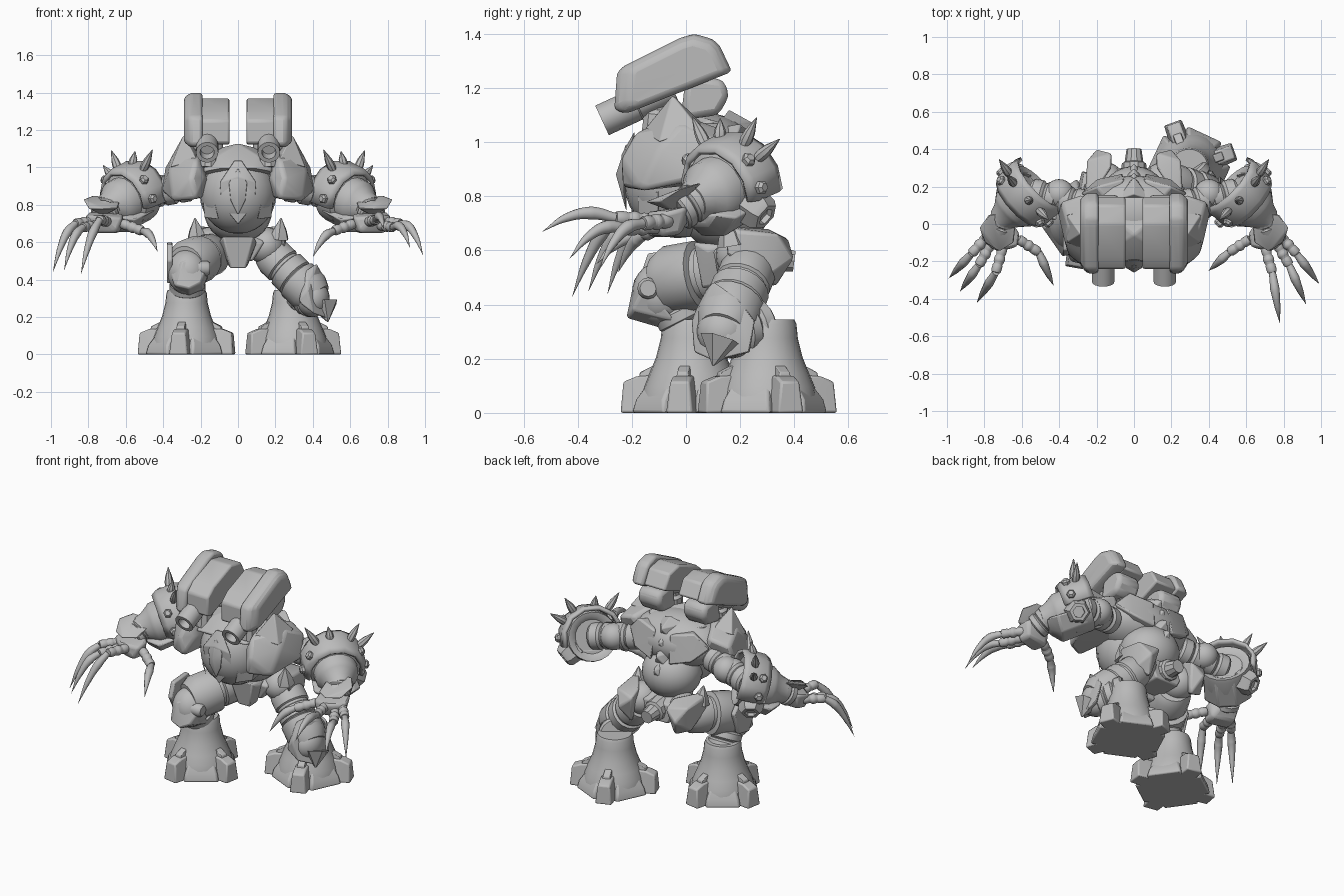
import bpy, bmesh, math
from mathutils import Vector, Matrix

if "Cube" in bpy.data.objects:
    bpy.data.objects.remove(bpy.data.objects["Cube"], do_unlink=True)

grey = bpy.data.materials.new("plain_grey")
grey.use_nodes = True
grey.diffuse_color = (0.5, 0.5, 0.5, 1)
grey.node_tree.nodes["Principled BSDF"].inputs["Base Color"].default_value = (0.5, 0.5, 0.5, 1)
made = []


def finish(name, bm, bevel=0):
    bmesh.ops.recalc_face_normals(bm, faces=bm.faces)
    me = bpy.data.meshes.new(name)
    bm.to_mesh(me)
    bm.free()
    me.materials.append(grey)
    ob = bpy.data.objects.new(name, me)
    bpy.context.collection.objects.link(ob)
    if bevel:
        mod = ob.modifiers.new("soft_edges", 'BEVEL')
        mod.width, mod.segments, mod.angle_limit = bevel, 2, 0.5
    made.append(ob)
    return ob


def mir(s, p):
    return Vector((p[0] * s, p[1], p[2]))


def blob(name, c, r):
    bm = bmesh.new()
    bmesh.ops.create_uvsphere(bm, u_segments=24, v_segments=14, radius=1,
                              matrix=Matrix.Translation(c) @ Matrix.Diagonal((*r, 1)))
    return finish(name, bm)


def hull(name, pts, bevel=0.01):
    bm = bmesh.new()
    for p in pts:
        bm.verts.new(p)
    out = bmesh.ops.convex_hull(bm, input=bm.verts)
    bmesh.ops.delete(bm, geom=list({v for v in out["geom_interior"] if isinstance(v, bmesh.types.BMVert)}),
                     context='VERTS')
    bmesh.ops.dissolve_limit(bm, angle_limit=0.03, verts=bm.verts, edges=bm.edges)
    return finish(name, bm, bevel)


def both(pts):
    return [mir(s, p) for p in pts for s in (1, -1)]


def lathe(name, a, b, prof, n=18):
    """Turned part from a to b; prof lists (fraction along, radius)."""
    a, b = Vector(a), Vector(b)
    rot = (b - a).to_track_quat('Z', 'Y')
    bm = bmesh.new()
    rings = []
    for t, r in prof:
        o = a.lerp(b, t)
        rings.append([bm.verts.new(o + rot @ Vector((r * math.cos(2 * math.pi * i / n),
                                                    r * math.sin(2 * math.pi * i / n), 0))) for i in range(n)])
    for q, w in zip(rings, rings[1:]):
        for i in range(n):
            bm.faces.new((q[i], q[(i + 1) % n], w[(i + 1) % n], w[i]))
    bm.faces.new(rings[0])
    bm.faces.new(rings[-1])
    return finish(name, bm)


def ribbed(name, a, b, r, ribs):
    prof = []
    for i in range(ribs):
        prof += [((i + k) / ribs, r * f) for k, f in ((0.02, .86), (.2, 1), (.8, 1), (.98, .86))]
    return lathe(name, a, b, prof)


def claw(name, a, b, lift, r):
    """Curved tapering talon."""
    a, b = Vector(a), Vector(b)
    cu = bpy.data.curves.new(name, 'CURVE')
    cu.dimensions, cu.bevel_depth, cu.bevel_resolution, cu.use_fill_caps = '3D', r, 3, True
    sp = cu.splines.new('BEZIER')
    sp.bezier_points.add(3)
    for i, p in enumerate(sp.bezier_points):
        t = i / 3
        p.co = a.lerp(b, t) + Vector((0, 0, lift * math.sin(math.pi * t)))
        p.radius = (0.75, 1, 0.65, 0.02)[i]
        p.handle_left_type = p.handle_right_type = 'AUTO'
    cu.materials.append(grey)
    ob = bpy.data.objects.new(name, cu)
    bpy.context.collection.objects.link(ob)


# Torso: egg chest, back shell, waist, pelvis
blob("chest", (0, -.03, .86), (.205, .2, .215))
blob("back_shell", (0, .06, .95), (.3, .2, .16))
blob("waist", (0, .14, .76), (.18, .17, .16))
hull("collar", both([(0, -.06, 1.13), (.1, -.12, 1.07), (.18, -.17, .98), (.08, -.2, 1.0),
                     (.2, .1, 1.08), (.1, .2, 1.05), (.2, -.05, .95)]))
hull("face_plate", both([(.1, -.215, .92), (.02, -.19, 1.04), (.09, -.2, .8), (0, -.19, .69), (0, -.24, .95)]), .006)
hull("inner_face_plate", both([(.05, -.23, .92), (0, -.22, 1.0), (.04, -.23, .82), (0, -.22, .74), (0, -.26, .88)]), .004)
for i in range(4):
    z, y = 1.06 - i * .08, .2 + .025 * i
    hull("spine_plate", both([(.09 - .01 * i, y - .07, z + .02), (0, y + .05, z + .01), (.05, y, z - .08), (0, y - .04, z + .06)]), .005)
hull("pelvis", both([(.14, .1, .6), (.14, .3, .62), (.08, .12, .5), (.08, .3, .5), (.1, .2, .66)]))
hull("groin_plate", both([(.08, .03, .63), (.1, .08, .6), (.04, .06, .46), (.05, .12, .47), (.09, .14, .62)]), .008)
lathe("tail_stub", (0, .25, .58), (0, .4, .56), [(0, .07), (.5, .065), (.55, .05), (1, .04)], 10)

# Shoulder cowls and twin launchers
for s in (1, -1):
    hull("chest_rib", [mir(s, p) for p in [(.12, -.18, .8), (.19, -.1, .82), (.18, -.1, .73), (.1, -.18, .72)]], .005)
    hull("back_plate", [mir(s, p) for p in [(.05, .24, 1.04), (.2, .2, 1.07), (.29, .16, .98), (.2, .24, .9), (.06, .27, .86),
                                            (.12, .1, 1.05), (.12, .12, .88)]])
    hull("shoulder_cowl", [mir(s, p) for p in [
        (.22, -.24, .83), (.25, -.245, .94), (.22, -.19, 1.04), (.35, -.17, .82), (.37, -.1, .98), (.35, -.02, 1.07),
        (.41, .08, .87), (.39, .12, 1.0), (.27, .16, 1.04), (.19, 0, 1.1), (.15, .1, .85), (.17, -.17, .95)]], .02)
    hull("cowl_horn", [mir(s, p) for p in [(.29, -.05, 1.175), (.22, -.16, 1.04), (.36, -.1, 1.0), (.36, .05, 1.05),
                                           (.24, .07, 1.06), (.2, -.02, 1.06)]], .005)
    outer = [(-.265, 1.12), (-.255, 1.25), (-.24, 1.275), (-.02, 1.385), (.03, 1.4), (.1, 1.38), (.125, 1.355), (.17, 1.26), (-.22, 1.105)]
    inner = [(-.24, 1.13), (-.24, 1.25), (-.18, 1.3), (0, 1.37), (.1, 1.35), (.15, 1.26), (-.2, 1.12)]
    hull("launcher_outer", [mir(s, (x, y * k, 1.25 + (z - 1.25) * k)) for y, z in outer
                            for x, k in ((.19, 1), (.255, 1), (.29, .8))], .015)
    hull("launcher_inner", [mir(s, (x, y, z)) for y, z in inner for x in (.045, .2)], .012)
    hull("launcher_base", [mir(s, (x, y, z)) for x in (.08, .24)
                           for y, z in ((-.02, 1.08), (0, 1.25), (.14, 1.23), (.16, 1.17), (.12, 1.1))], .025)
    lathe("barrel", mir(s, (.165, -.05, 1.2)), mir(s, (.165, -.31, 1.08)),
          [(0, .055), (.5, .055), (.52, .06), (1, .06), (1, .038), (.8, .036)], 16)
    lathe("launcher_mount", mir(s, (.16, -.12, 1.0)), mir(s, (.16, -.1, 1.17)), [(0, .05), (.6, .05), (.7, .035), (1, .035)], 10)

# Arms: joint, cuffed forearm, spiked guard, clawed hand
for s in (1, -1):
    c, d = Vector((.52, .2, .86)), Vector((.69, -.64, -.3)).normalized()
    side = Vector((.68, .73, 0)).normalized()
    up = side.cross(d).normalized()
    up = up if up.z > 0 else -up
    at = lambda t, r, deg: c + d * t + side * r * math.sin(math.radians(deg)) + up * r * math.cos(math.radians(deg))
    ribbed("upper_arm", mir(s, (.25, .1, .9)), mir(s, c + d * .05), .08, 4)
    blob("shoulder_joint", mir(s, (.4, .16, .88)), (.08, .08, .08))
    lathe("forearm", mir(s, c), mir(s, c + d * .28),
          [(.08, .1), (.02, .12), (0, .145), (.08, .15), (.4, .15), (.45, .13), (.65, .125), (.72, .11), (.85, .085), (1, .07)], 20)
    # lower arm armour
    hull("arm_plate", [mir(s, at(t, r, a)) for a in (120, 160, 200, 240) for t, r in ((.02, .15), (.2, .165), (.26, .1))])
    # guard band
    bm = bmesh.new()
    rows = [[bm.verts.new(mir(s, at(t, r, a))) for a in range(-105, 106, 30)]
            for t, r in ((-.03, .17), (.0, .18), (.11, .175), (.14, .155))]
    for q, w in zip(rows, rows[1:]):
        for i in range(len(q) - 1):
            bm.faces.new((q[i], q[i + 1], w[i + 1], w[i]))
    band = finish("arm_guard", bm)
    solid = band.modifiers.new("thickness", 'SOLIDIFY')
    solid.thickness, solid.offset = .02, 0
    for a, tip in ((57, .29), (32, .285), (-8, .24), (-35, .3)):
        lathe("guard_spike", mir(s, at(.04, .16, a)), mir(s, at(0, tip, a)),
              [(0, .016), (.3, .024), (.55, .02), (1, .002)], 8)
    for a in (-90, -55, 55, 90):
        lathe("guard_bolt", mir(s, at(.09, .15, a)), mir(s, at(.09, .205, a)), [(0, .026), (.8, .026), (1, .016)], 6)
    lathe("elbow_socket", mir(s, at(.08, .1, 125)), mir(s, at(.08, .205, 125)), [(0, .08), (.8, .07), (1, .055), (1, .035), (.8, .035)], 6)
    # palm and cuff over the back of the hand
    ribbed("wrist", mir(s, c + d * .24), mir(s, (.72, -.03, .74)), .075, 2)
    hull("palm", [mir(s, p) for p in [(.61, -.05, .75), (.68, .04, .77), (.8, .0, .76), (.82, -.08, .74), (.74, -.15, .74),
                                      (.62, -.12, .73), (.63, -.04, .65), (.78, -.02, .66), (.79, -.09, .65), (.65, -.13, .65)]], .015)
    hull("hand_cuff", [mir(s, p) for p in [(.68, .06, .84), (.78, .05, .85), (.83, -.02, .83), (.8, -.1, .78), (.72, -.15, .78),
                                           (.64, -.1, .78), (.63, 0, .82), (.72, -.04, .74)]], .008)
    low = 0 if s > 0 else 1
    fingers = [((.78, -.06, .71), (.87, -.16, .70), ((.99, -.32, .53), (.99, -.29, .44))[low], .05),
               ((.76, -.1, .69), (.83, -.22, .68), ((.92, -.43, .57), (.93, -.36, .45))[low], .05),
               ((.7, -.12, .71), (.74, -.26, .72), ((.78, -.53, .67), (.84, -.42, .43))[low], .04),
               ((.62, -.08, .7), (.51, -.15, .66), ((.4, -.25, .52), (.43, -.33, .55))[low], .03)]
    for base, mid, tip, lift in fingers:
        ribbed("finger", mir(s, base), mir(s, mid), .027, 3)
        blob("knuckle", mir(s, Vector(base).lerp(Vector(mid), .5)), (.03, .03, .03))
        claw("claw", mir(s, mid), mir(s, tip), lift, .025)

# Hips
for s in (1, -1):
    blob("hip_joint", mir(s, (.15, .22, .58)), (.1, .11, .1))
    hull("hip_plate", [mir(s, p) for p in [(.12, .3, .68), (.23, .14, .69), (.26, .2, .67), (.25, .34, .66), (.2, .4, .57),
                                           (.12, .38, .64), (.25, .3, .5), (.15, .33, .46), (.25, .15, .58)]])
    lathe("hip_spike", mir(s, (.22, .17, .62)), mir(s, (.23, .15, .73)), [(0, .055), (.4, .04), (1, .003)], 6)

# Legs: the left one trails, the right one leads
lathe("left_thigh", (.16, .24, .55), (.42, .135, .3),
      [(0, .09), (.12, .105), (.3, .105), (.32, .095), (.36, .095), (.38, .11), (.55, .11), (.57, .1), (.6, .118), (.85, .118), (1, .09)])
lathe("right_thigh", (-.13, .2, .54), (-.28, -.1, .48),
      [(0, .09), (.12, .115), (.4, .115), (.42, .1), (.48, .1), (.5, .128), (.85, .13), (1, .1)])
blob("left_knee", (.4, .14, .3), (.09, .1, .1))
blob("right_knee", (-.27, -.09, .44), (.11, .11, .12))
ribbed("left_shin", (.4, .14, .29), (.3, .29, .33), .095, 3)
ribbed("right_shin", (-.27, -.06, .44), (-.27, .02, .28), .095, 3)
hull("left_knee_plate", [(.36, .07, .45), (.42, .1, .49), (.46, .2, .42), (.46, .26, .34), (.48, .24, .22), (.48, .1, .19),
                         (.4, .03, .22), (.32, .03, .28), (.49, .15, .28), (.37, .02, .35)])
lathe("left_knee_spike", (.46, .13, .27), (.48, .1, .175), [(0, .08), (1, .004)], 6)
hull("right_knee_plate", [(-.37, -.13, .46), (-.34, -.2, .37), (-.26, -.22, .35), (-.2, -.2, .38), (-.16, -.15, .47), (-.26, -.05, .3),
                          (-.35, -.02, .36), (-.18, -.04, .34), (-.24, -.17, .52), (-.3, -.19, .5)])
hull("right_thigh_plate", [(x, y, z) for y, z in ((-.17, .5), (-.14, .59), (.0, .6), (.05, .54), (0, .4), (-.1, .38))
                           for x in (-.38, -.35)], .008)
lathe("right_knee_bolt", (-.15, -.14, .46), (-.22, -.14, .46), [(0, .03), (.2, .04), (1, .04)], 12)

# Feet: flared boots with four wedge toes each
for name, x, y, turn in (("left", .295, .3, 20), ("right", -.275, .02, -10)):
    lathe(name + "_boot", (x, y, 0), (x, y, .345),
          [(0, .19), (.1, .19), (.28, .175), (.42, .155), (.6, .13), (.8, .113), (.95, .108), (1, .1)], 24)
    for k in range(4):
        place = Matrix.Translation((x, y, 0)) @ Matrix.Rotation(math.radians(turn + 90 * k), 4, 'Z')
        toe = [(r, w * q, z) for q in (1, -1) for r, w, z in
               ((.1, .06, 0), (.258, .05, 0), (.25, .036, .115), (.2, .036, .135), (.12, .035, .14))]
        hull(name + "_toe", [place @ Vector(p) for p in toe], .008)
        ridge = [(r, w * q, z) for q in (1, -1) for r, w, z in ((.1, .028, .1), (.2, .028, .1), (.19, .02, .15), (.14, .02, .175))]
        hull(name + "_toe_ridge", [place @ Vector(p) for p in ridge], .005)
        web = [(r, w * q, z) for q in (1, -1) for r, w, z in ((.05, .12, 0), (.2, .1, 0), (.19, .09, .05), (.12, .06, .15))]
        turned = place @ Matrix.Rotation(math.pi / 4, 4, 'Z')
        hull(name + "_sole_side", [turned @ Vector(p) for p in web], .01)

bpy.ops.object.select_all(action='DESELECT')
for ob in made:
    ob.select_set(True)
bpy.context.view_layer.objects.active = made[0]
bpy.ops.object.shade_smooth_by_angle(angle=math.radians(35))
